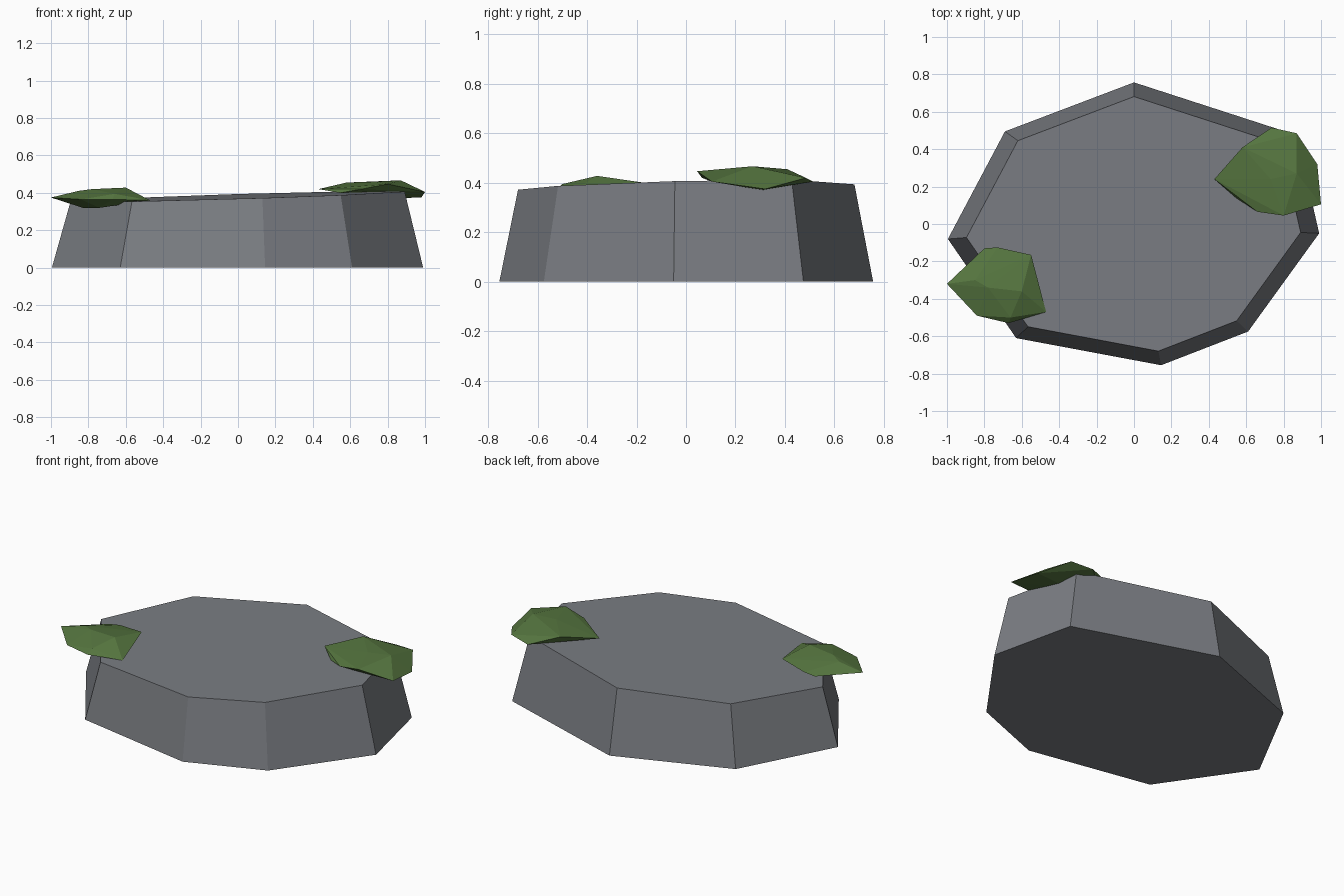
import bpy, bmesh

if "Cube" in bpy.data.objects:
    bpy.data.objects.remove(bpy.data.objects["Cube"])


def material(name, color):
    mat = bpy.data.materials.new(name)
    mat.diffuse_color = (*color, 1)
    mat.use_nodes = True
    mat.node_tree.nodes["Principled BSDF"].inputs["Base Color"].default_value = mat.diffuse_color
    return mat


def finish(name, bm, mat):
    bmesh.ops.recalc_face_normals(bm, faces=bm.faces)
    mesh = bpy.data.meshes.new(name)
    bm.to_mesh(mesh)
    bm.free()
    mesh.materials.append(mat)
    obj = bpy.data.objects.new(name, mesh)
    bpy.context.collection.objects.link(obj)
    return obj


def hull(name, points, mat):
    bm = bmesh.new()
    for p in points:
        bm.verts.new(p)
    res = bmesh.ops.convex_hull(bm, input=bm.verts)
    unused = {v for v in res["geom_interior"] if isinstance(v, bmesh.types.BMVert)}
    bmesh.ops.delete(bm, geom=list(unused), context='VERTS')
    return finish(name, bm, mat)


stone = material("stone_grey", (0.195, 0.205, 0.225))
moss = material("moss_green", (0.092, 0.18, 0.05))

# Stone slab: irregular octagon, tapered, with a gently tilted top
outline = [(0.0, 0.757), (-0.69, 0.495), (-0.995, -0.08), (-0.63, -0.61),
           (0.145, -0.755), (0.61, -0.575), (0.99, -0.05), (0.87, 0.475)]
TAPER = 0.9
bm = bmesh.new()
base = [bm.verts.new((x, y, 0)) for x, y in outline]
top = [bm.verts.new((x * TAPER, y * TAPER, 0.381 + 0.027 * x + 0.017 * y))
       for x, y in outline]
bm.faces.new(base)
bm.faces.new(top)
for i in range(len(outline)):
    j = (i + 1) % len(outline)
    bm.faces.new((base[i], base[j], top[j], top[i]))
finish("stone_slab", bm, stone)

# Faceted moss clumps overhanging two opposite edges
hull("moss_right", [
    (0.43, 0.24, 0.42), (0.58, 0.41, 0.455), (0.735, 0.515, 0.405),
    (0.87, 0.485, 0.42), (0.98, 0.32, 0.375), (1.0, 0.105, 0.405),
    (0.80, 0.045, 0.447), (0.66, 0.065, 0.42), (0.545, 0.14, 0.40),
    (0.87, 0.27, 0.467), (0.73, 0.24, 0.46), (0.75, 0.31, 0.37)], moss)

hull("moss_left", [
    (-1.0, -0.32, 0.375), (-0.80, -0.13, 0.37), (-0.73, -0.125, 0.38),
    (-0.55, -0.165, 0.40), (-0.47, -0.47, 0.36), (-0.67, -0.53, 0.365),
    (-0.84, -0.49, 0.365), (-0.60, -0.36, 0.428), (-0.78, -0.34, 0.42),
    (-0.85, -0.30, 0.411), (-0.66, -0.50, 0.395), (-0.74, -0.44, 0.32),
    (-0.83, -0.34, 0.32)], moss)
